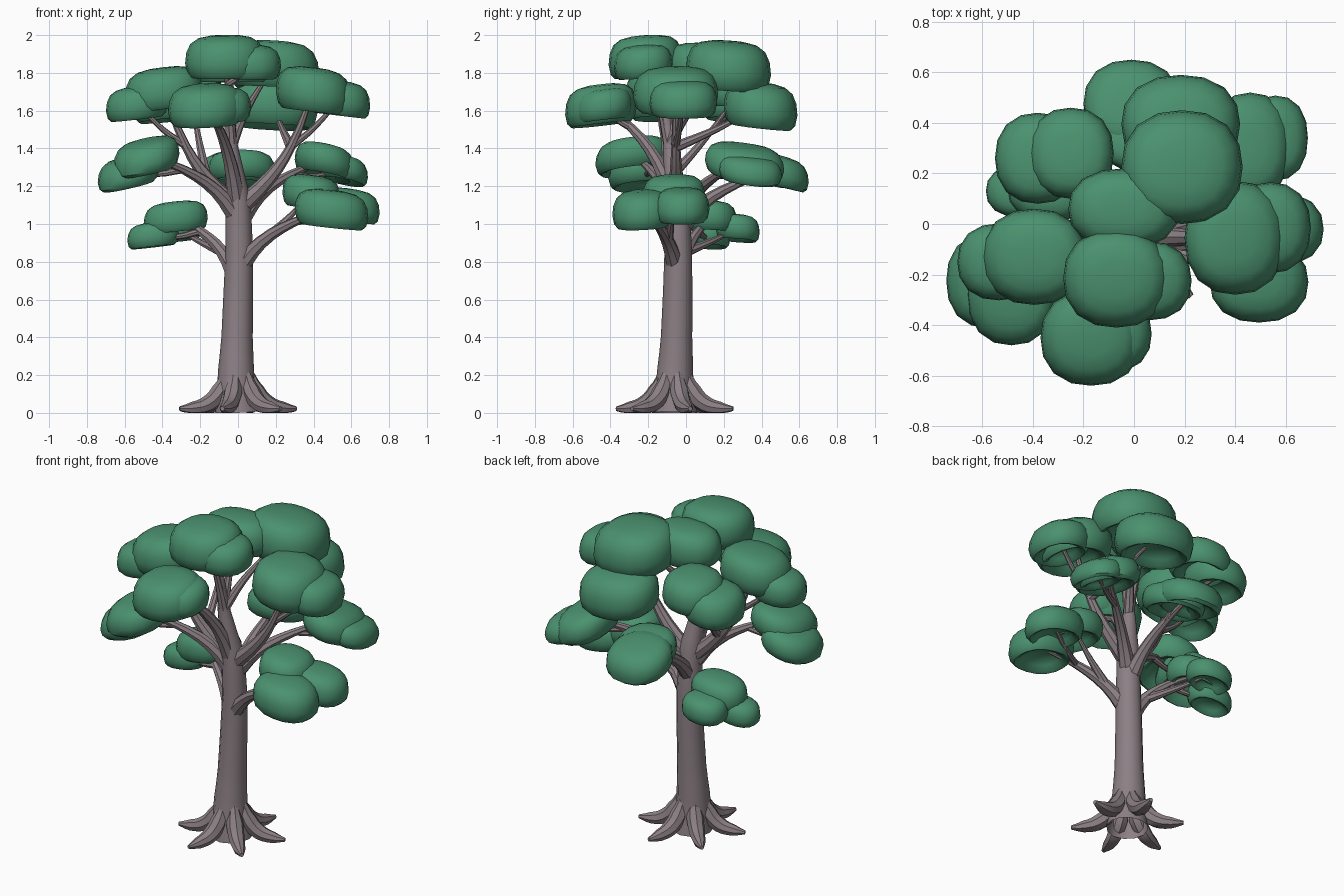
import bpy, bmesh, math
from mathutils import Vector

if "Cube" in bpy.data.objects:
    bpy.data.objects.remove(bpy.data.objects["Cube"])


def material(name, rgb):
    m = bpy.data.materials.new(name)
    m.diffuse_color = (*rgb, 1)
    m.use_nodes = True
    m.node_tree.nodes["Principled BSDF"].inputs["Base Color"].default_value = m.diffuse_color
    return m


BARK = material("grey_bark", (0.262, 0.216, 0.235))
LEAF = material("green_leaf", (0.070, 0.285, 0.160))


def select(ob):
    bpy.ops.object.select_all(action='DESELECT')
    ob.select_set(True)
    bpy.context.view_layer.objects.active = ob


def smooth(ob):
    select(ob)
    bpy.ops.object.shade_smooth_by_angle(angle=math.radians(40))


def limb(name, pts, radii, sides=8, cap=True):
    """Tapered tube through the points, clamped to the ground."""
    cu = bpy.data.curves.new(name, 'CURVE')
    cu.dimensions = '3D'
    cu.bevel_depth = 1
    cu.bevel_resolution = (sides - 4) // 2
    cu.resolution_u = 3
    cu.use_fill_caps = cap
    sp = cu.splines.new('BEZIER')
    sp.bezier_points.add(len(pts) - 1)
    for bp, p, r in zip(sp.bezier_points, pts, radii):
        bp.co, bp.radius = p, r
        bp.handle_left_type = bp.handle_right_type = 'AUTO'
    ob = bpy.data.objects.new(name, cu)
    bpy.context.collection.objects.link(ob)
    select(ob)
    bpy.ops.object.convert(target='MESH')
    ob = bpy.context.view_layer.objects.active
    for v in ob.data.vertices:
        v.co.z = max(v.co.z, 0)
    ob.data.materials.clear()
    ob.data.materials.append(BARK)
    smooth(ob)


# mushroom-like pad section: hollow underside, round rim, domed top (radius, height)
SECTION = [(0, .36), (.4, .32), (.6, .19), (.72, .06), (.83, .02), (.94, .12), (1, .36),
           (.97, .61), (.87, .81), (.68, .93), (.38, .985), (0, 1)]


def pad(name, c, rx, ry, n=16):
    """Leaf pad with its top at c; returns the point where its twig ends."""
    middle = 1.28 < c.z < 1.5                    # middle tier is thinner and hangs more
    t = (.47 if middle else .56) * (rx + ry)
    flat = Vector((c.x, c.y, 0))
    droop = flat.normalized() * (.24 if middle else .12) * min(1, flat.length / .4)
    bm = bmesh.new()
    rings = []
    for r, h in SECTION:
        ring = []
        for i in range(n if r else 1):
            a = 2 * math.pi * i / n
            ca, sa = math.cos(a), math.sin(a)
            k = r / (abs(ca) ** 2.3 + abs(sa) ** 2.3) ** (1 / 2.3)
            d = Vector((k * ca * rx, k * sa * ry, 0))
            ring.append(bm.verts.new(c + d + Vector((0, 0, (h - 1) * t - d.dot(droop)))))
        rings.append(ring)
    for a, b in zip(rings, rings[1:]):
        for i in range(n):
            j = (i + 1) % n
            if len(a) == 1:
                bm.faces.new((a[0], b[j], b[i]))
            elif len(b) == 1:
                bm.faces.new((a[i], a[j], b[0]))
            else:
                bm.faces.new((a[i], a[j], b[j], b[i]))
    bmesh.ops.recalc_face_normals(bm, faces=bm.faces)
    me = bpy.data.meshes.new(name)
    bm.to_mesh(me)
    bm.free()
    me.materials.append(LEAF)
    ob = bpy.data.objects.new(name, me)
    bpy.context.collection.objects.link(ob)
    smooth(ob)
    return c - Vector((0, 0, .5 * t))


def cluster(name, top, size, side=None, scale=.8, fork=None):
    """Leaf pad, optional side pad, and the branch that carries them.

    The branch leaves the trunk, or another branch at fork; its bends are returned."""
    top = Vector(top)
    end = pad(name + "_leaves", top, *size)
    w, bends = 1, ((.25, .45), (.6, .78))        # rises first, then reaches out
    if fork:
        start, w, bends = fork, .55, ((.4, .35), (.7, .65))
    elif top.z > 1.9:
        start, w, bends = Vector((-.035, -.09, 1.42)), .6, ((.3, .38), (.62, .68))
    else:
        start = Vector((0, -.05, max(.7, min(top.z - .42, 1.08))))
        if top.z > 1.8:
            bends = ((.42, .26), (.7, .52))      # reaches out first, then rises
    span = end - start
    pts = [start + Vector((span.x * f, span.y * f, span.z * g))
           for f, g in ((0, 0), *bends, (1, 1))]
    limb(name + "_branch", pts, [w * r for r in (.052, .036, .024, .012)])
    if side:
        tip = pad(name + "_side_leaves", top + Vector(side), size[0] * scale, size[1] * scale)
        mid = (pts[2] + tip) / 2 - Vector((0, 0, .02))
        limb(name + "_twig", [pts[2], mid, tip], (.02, .015, .01))
    return pts


# trunk running up into the central stem
limb("trunk", [(0, -.06, 0), (-.01, -.06, .15), (-.005, -.05, .4), (0, -.05, 1.12),
               (-.02, -.07, 1.28), (-.04, -.09, 1.45), (-.04, -.14, 1.8)],
     (.12, .1, .083, .067, .05, .033, .015), 12, cap=False)

# six spreading roots
for i in range(6):
    a = math.radians(15 + 60 * i)
    limb(f"root_{i + 1}", [(r * math.cos(a), -.06 + r * math.sin(a), z) for r, z in
                           ((.05, .23), (.1, .11), (.17, .045), (.25, .025), (.32, .022))],
         (.025, .05, .045, .034, .012))

# crown
cluster("top_front", (-.07, -.215, 2), (.21, .195), (.13, -.01, -.05))
cluster("top_middle", (-.04, .06, 1.96), (.22, .16))
cluster("top_back", (.19, .225, 1.97), (.24, .225))
bends = cluster("right", (.4, -.055, 1.83), (.2, .225), (.14, .04, -.07))
cluster("back_right", (.185, .395, 1.75), (.235, .195), fork=bends[2])
bends = cluster("high_left", (-.395, -.13, 1.83), (.205, .19), (-.14, -.02, -.1))
cluster("back_left", (-.25, .28, 1.8), (.17, .18), (-.13, -.02, -.06), 1, fork=bends[1])
cluster("front", (-.17, -.45, 1.74), (.2, .19), (.08, .015, -.02))
# middle tier
cluster("left", (-.485, -.28, 1.45), (.175, .2), (-.095, .055, -.09), .93)
cluster("back", (-.01, .475, 1.37), (.19, .175), (.03, -.1, .01), .95)
cluster("far_right", (.46, .31, 1.42), (.16, .21), (.1, .03, -.06))
# low tier
bends = cluster("low_right", (.495, -.23, 1.18), (.195, .16), (.08, .21, .01), .9)
cluster("low_right_top", (.39, -.065, 1.26), (.155, .165), fork=bends[1])
bends = cluster("low_left", (-.33, .14, 1.12), (.17, .13), (-.12, -.01, -.11))
cluster("low_left_back", (-.325, .275, 1.05), (.135, .115), fork=bends[1])
